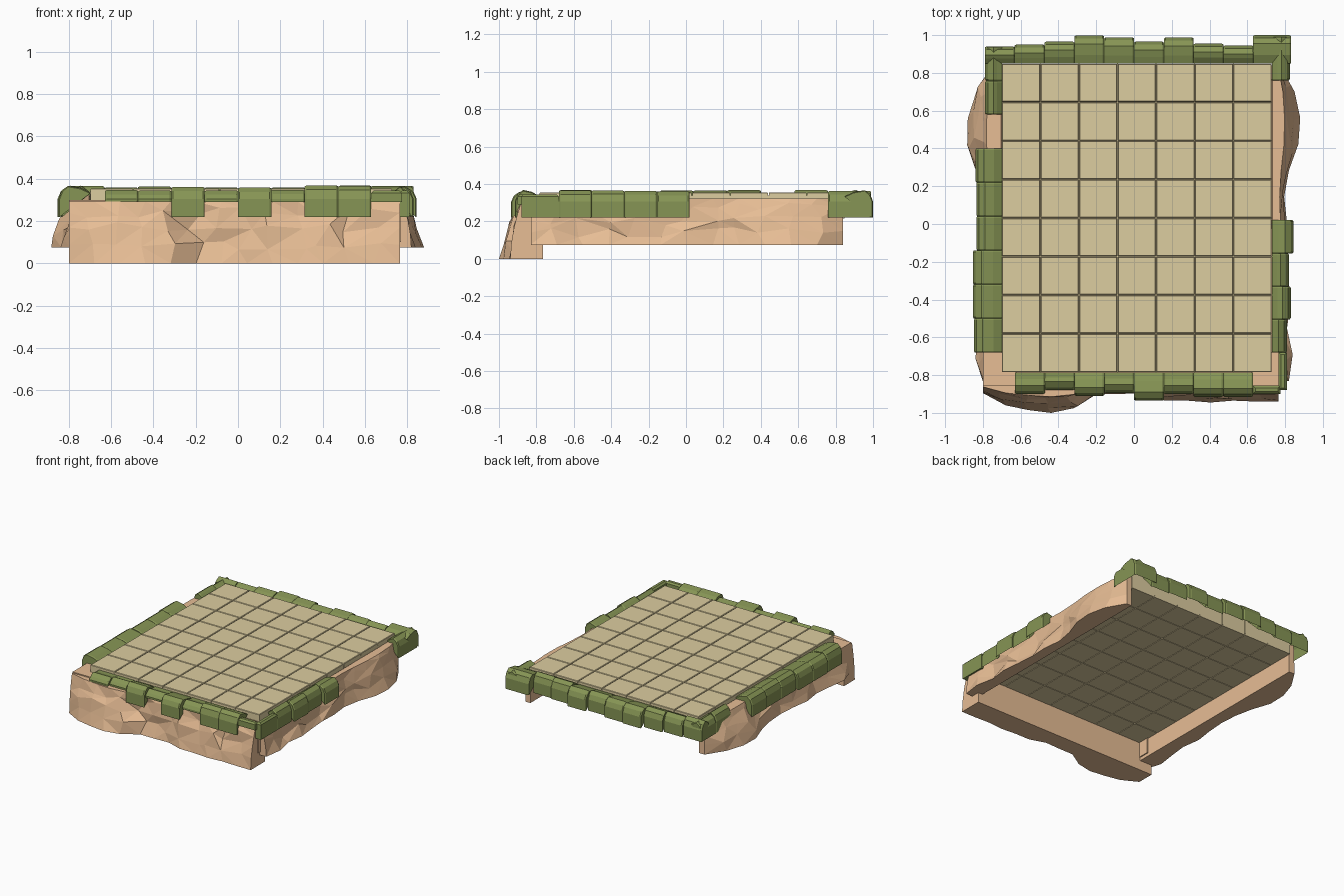
import bpy, bmesh, random

if "Cube" in bpy.data.objects:
    bpy.data.objects.remove(bpy.data.objects["Cube"])

random.seed(4)


def material(name, rgb):
    m = bpy.data.materials.new(name)
    m.diffuse_color = (*rgb, 1)
    m.use_nodes = True
    m.node_tree.nodes["Principled BSDF"].inputs["Base Color"].default_value = m.diffuse_color
    return m


TAN = material("tile_tan", (0.72, 0.61, 0.35))
GREEN = material("grass_green", (0.24, 0.30, 0.09))
ROCK = material("rock_tan", (0.80, 0.51, 0.30))

X0, X1, Y0, Y1, Z0, Z1 = -0.70, 0.73, -0.785, 0.85, 0.215, 0.354
T = (X1 - X0) / 7

# side frames: s runs along the edge, u outward from the board, z up
SIDES = {
    "front": lambda s, u, z: (s, Y0 - u, z),
    "back": lambda s, u, z: (s, Y1 + u, z),
    "left": lambda s, u, z: (X0 - u, s, z),
    "right": lambda s, u, z: (X1 + u, s, z),
}


def finish(bm, name, mat):
    bmesh.ops.recalc_face_normals(bm, faces=bm.faces)
    me = bpy.data.meshes.new(name)
    bm.to_mesh(me)
    bm.free()
    me.materials.append(mat)
    bpy.context.collection.objects.link(bpy.data.objects.new(name, me))


def loft(bm, rings, skip=0):
    """Skin through equal-length rings, capped at both ends; skip leaves the last strips open."""
    vs = [[bm.verts.new(p) for p in r] for r in rings]
    n = len(vs[0])
    for a, b in zip(vs, vs[1:]):
        for i in range(n - skip):
            j = (i + 1) % n
            bm.faces.new((a[i], a[j], b[j], b[i]))
    bm.faces.new(vs[0])
    bm.faces.new(vs[-1])


def box(bm, x0, x1, y0, y1, z0, z1, chamfer=0.0):
    """Box whose upper edges are chamfered."""
    def ring(z, k):
        return [(x0 + k, y0 + k, z), (x1 - k, y0 + k, z), (x1 - k, y1 - k, z), (x0 + k, y1 - k, z)]
    levels = [ring(z0, 0), ring(z1 - chamfer, 0)]
    if chamfer:
        levels.append(ring(z1, chamfer))
    loft(bm, levels)


# board of 7 x 8 thick tiles with chamfered upper edges
bm = bmesh.new()
gap = 0.002
for i in range(7):
    for j in range(8):
        x, y = X0 + i * T, Y0 + j * T
        box(bm, x + gap, x + T - gap, y + gap, y + T - gap, Z0, Z1, 0.003)
finish(bm, "board_tiles", TAN)

# joint strips that fill the gaps between the tiles
bm = bmesh.new()
for i in range(1, 7):
    box(bm, X0 + i * T - gap, X0 + i * T + gap, Y0, Y1, Z0 + .01, Z1 - .015)
for j in range(1, 8):
    box(bm, X0, X1, Y0 + j * T - gap, Y0 + j * T + gap, Z0 + .01, Z1 - .015)
finish(bm, "tile_joints", TAN)


def grass_block(bm, side, s0, s1, w, z0, z1):
    """One grass clump, open below: upright outer face, sloping shoulder, chamfered ends."""
    rings = []
    for s, k in ((s0, .005), (s0 + .008, 0), (s1 - .008, 0), (s1, .005)):
        prof = [(w - k, z0), (w - k, .305), (w - .015 - k, z1 - .02 - k),
                (w - .045, z1 - k), (w * .3, z1 - .01 - k), (0, .335 - k)]
        rings.append([SIDES[side](s, u, z) for u, z in prof])
    # the strip from the inner edge back to the outer foot stays open
    vs = [[bm.verts.new(p) for p in r] for r in rings]
    for a, b in zip(vs, vs[1:]):
        for i in range(len(a) - 1):
            bm.faces.new((a[i], a[i + 1], b[i + 1], b[i]))
    # end skirts only cover the upper outer part
    for r in (vs[0], vs[-1]):
        bm.faces.new(r)


# grass runs: side, start, block length, block widths
RUNS = [
    ("front", -.63, .1575, [.115, .095, .125, .11, .15, .115, .13, .13]),
    ("back", -.79, .158, [.09, .10, .115, .148, .138, .115, .137, .105, .095]),
    ("back", .63, .20, [.15]),
    ("left", -.68, .18, [.148, .153, .153, .135, .135, .14]),
    ("left", .58, .178, [.088, .088]),
    ("right", -.68, .175, [.08, .10, .09, .115]),
    ("right", .76, .23, [.095]),
]
for n, (side, start, step, widths) in enumerate(RUNS):
    bm = bmesh.new()
    for i, w in enumerate(widths):
        # wide front clumps hang lower than narrow ones
        hangs = side != "front" or w > .12
        top = .355 + (.008 if hangs else -.006) + random.uniform(-.006, .006)
        grass_block(bm, side, start + i * step, start + (i + 1) * step, w, .22 if hangs else .29, top)
    finish(bm, f"{side}_grass_{n}", GREEN)

# narrow grass lip round the front right corner
bm = bmesh.new()
box(bm, .63, .775, -.90, -.855, .29, .345, .012)
box(bm, .765, .81, -.88, -.68, .22, .345, .012)
finish(bm, "corner_grass", GREEN)

# cliffs: side, foot height, inner edge, start, end, lean, outward reach of the foot at even steps
CLIFFS = [
    ("front", 0, -.02, -.80, .765, .50,
     [.11, .175, .20, .215, .19, .115, .115, .11, .15, .15, .16, .15, .155, .155]),
    ("right", .075, -.002, -.83, .84, .30,
     [.09, .11, .08, .10, .085, .075, .08, .065, .09, .14, .15, .12, .04]),
    ("left", .075, -.002, -.85, .84, .32,
     [.095, .14, .12, .105, .125, .105, .095, .105, .135, .183, .18, .135, .045]),
]
for side, foot, inner, start, end, lean, reach in CLIFFS:
    f = SIDES[side]
    bm = bmesh.new()
    rings = []
    last = len(reach) - 1
    for n, lo in enumerate(reach):
        s = start + (end - start) * n / last
        top = .322 if side != "front" and s > -.05 else .292
        hi = lo * lean + .022
        amp = 0 if n in (0, last) else 1
        ring = [f(s, inner, min(top, .31)), f(s, inner, foot), f(s, lo, foot)]
        for t in (.3, .58, .82):
            # craggy middle of the slope
            u = lo + (hi - lo) * t ** 1.8 - amp * random.uniform(-.006, .035) * (1 - t * .5)
            ring.append(f(s + amp * random.uniform(-.04, .04), max(u, .02),
                          foot + (top - foot) * t + amp * random.uniform(-.025, .025)))
        ring += [f(s, hi, top), f(s, .004, top)]
        rings.append(ring)
    loft(bm, rings)
    bmesh.ops.triangulate(bm, faces=bm.faces[:])
    finish(bm, side + "_cliff", ROCK)

# flat rock ledges at the two front corners
bm = bmesh.new()
box(bm, -.80, -.69, -.85, -.68, .10, .30)
box(bm, -.80, -.62, -.855, -.78, .10, .30)
box(bm, .72, .77, -.85, -.68, .10, .30)
box(bm, .62, .77, -.855, -.78, .10, .30)
finish(bm, "corner_ledges", ROCK)
